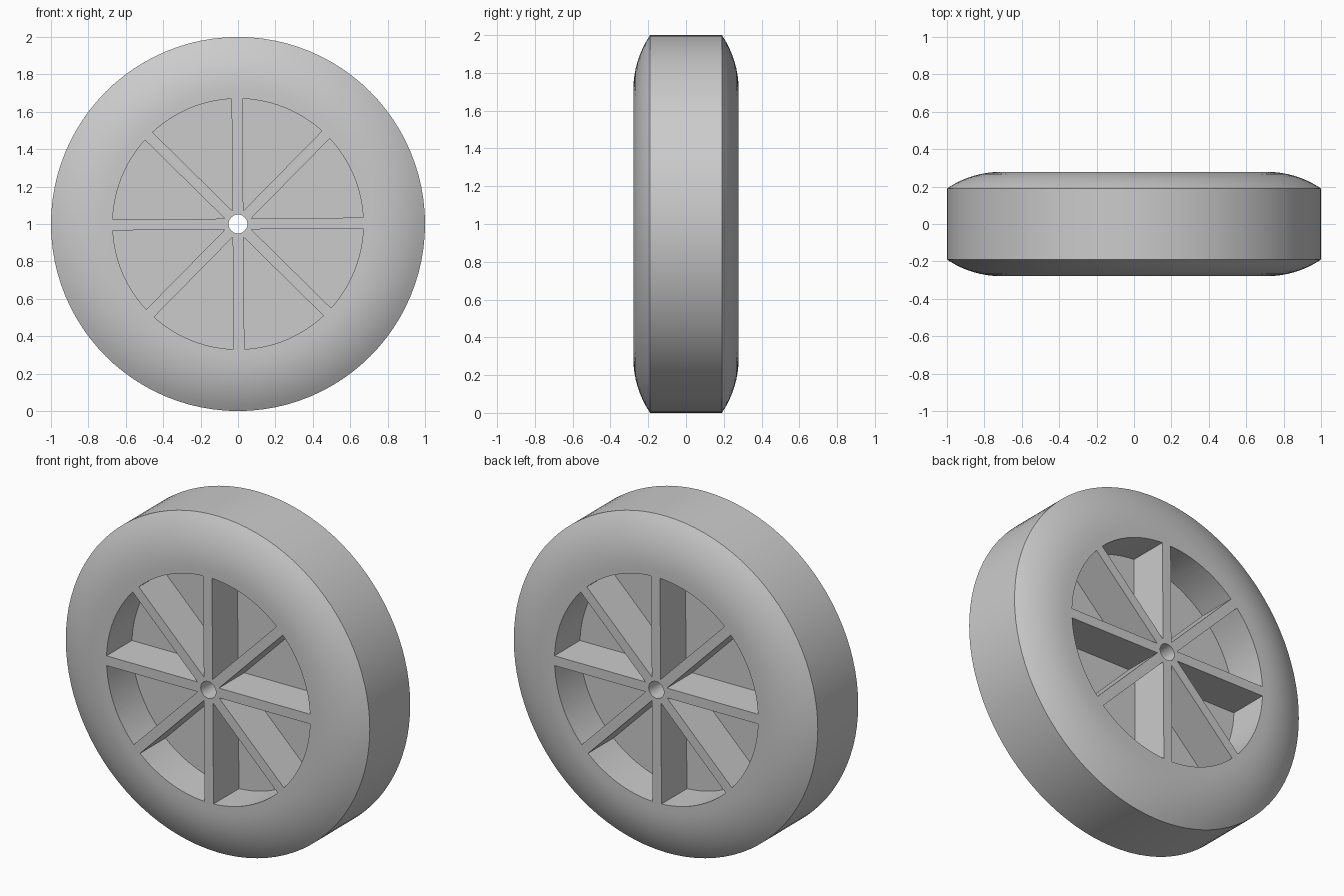
import bpy, bmesh
from math import sin, cos, pi, asin, radians
from mathutils import Vector

cube = bpy.data.objects.get("Cube")
if cube:
    bpy.data.objects.remove(cube, do_unlink=True)

HALF = 0.279          # half thickness at the side faces
TREAD = 0.19          # half width of the flat tread
BORE = 0.05
FLAT = 0.71           # radius where the rounded shoulder begins
POCKET_R = 0.67
FLOOR = 0.04          # half thickness of the web between pockets
SPOKE = 0.029         # half width of a spoke
SPOKES = 8
CENTRE = Vector((0, 0, 1))


def finish(bm, name):
    bmesh.ops.recalc_face_normals(bm, faces=bm.faces)
    mesh = bpy.data.meshes.new(name)
    bm.to_mesh(mesh)
    bm.free()
    obj = bpy.data.objects.new(name, mesh)
    bpy.context.collection.objects.link(obj)
    return obj


# Wheel body: lathe a closed profile with arced shoulders around the axle
run, drop = 1 - FLAT, HALF - TREAD
arc_r = (run * run + drop * drop) / (2 * drop)
sweep = asin(run / arc_r)
side = [(BORE, HALF)]
for i in range(9):
    t = sweep * i / 8
    side.append((FLAT + arc_r * sin(t), HALF - arc_r * (1 - cos(t))))
profile = side + [(r, -y) for r, y in reversed(side)]

bm = bmesh.new()
verts = [bm.verts.new(CENTRE + Vector((0, y, r))) for r, y in profile]
edges = [bm.edges.new((verts[i - 1], verts[i])) for i in range(len(verts))]
bmesh.ops.spin(bm, geom=verts + edges, cent=CENTRE, axis=(0, 1, 0),
               angle=2 * pi, steps=96, use_merge=True)
bmesh.ops.remove_doubles(bm, verts=bm.verts, dist=1e-5)
wheel = finish(bm, "wheel")

# Pocket cutters: wedge prisms between the spokes, on both sides of the web
step = 2 * pi / SPOKES
inset = asin(SPOKE / POCKET_R)
bm = bmesh.new()
for s in (-1, 1):
    for k in range(SPOKES):
        start = k * step + radians(0.45)
        outline = [(SPOKE / sin(step / 2), start + step / 2)]
        for i in range(13):
            outline.append((POCKET_R, start + inset + (step - 2 * inset) * i / 12))
        rings = [[bm.verts.new(CENTRE + Vector((-s * r * cos(a), s * y, r * sin(a))))
                  for r, a in outline] for y in (FLOOR, HALF + 0.1)]
        for ring in rings:
            bm.faces.new(ring)
        low, high = rings
        for i in range(len(low)):
            bm.faces.new((low[i - 1], low[i], high[i], high[i - 1]))
cutter = finish(bm, "pocket_cutter")
cutter.hide_render = True

# Cut the pockets, leaving eight spokes and a thin web
bpy.ops.object.select_all(action='DESELECT')
wheel.select_set(True)
bpy.context.view_layer.objects.active = wheel
cut = wheel.modifiers.new("pockets", 'BOOLEAN')
cut.operation = 'DIFFERENCE'
cut.solver = 'EXACT'
cut.object = cutter
bpy.ops.object.modifier_apply(modifier=cut.name)
bpy.data.objects.remove(cutter, do_unlink=True)

# Plain grey all over
grey = bpy.data.materials.new("plain_grey")
grey.use_nodes = True
colour = (0.6, 0.6, 0.6, 1)
grey.diffuse_color = colour
grey.node_tree.nodes["Principled BSDF"].inputs["Base Color"].default_value = colour
wheel.data.materials.clear()
wheel.data.materials.append(grey)
bpy.ops.object.shade_smooth_by_angle(angle=radians(25))
